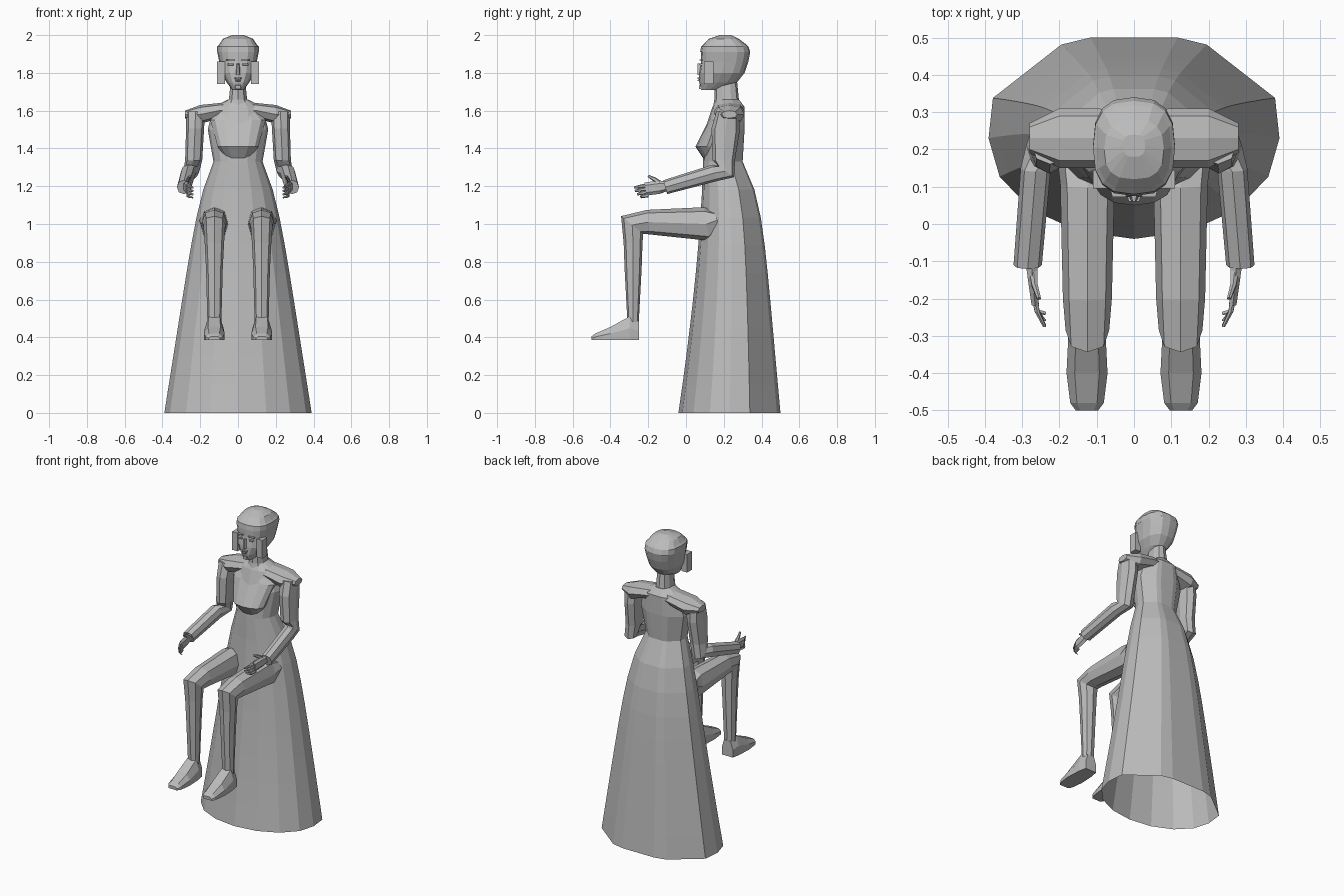
import bpy, bmesh
from math import cos, sin, pi, copysign
from mathutils import Vector

default = bpy.data.objects.get("Cube")
if default:
    bpy.data.objects.remove(default, do_unlink=True)

# One plain grey for the whole figure
shade = (.5, .5, .5, 1)
grey = bpy.data.materials.new("plain_grey")
grey.use_nodes = True
grey.diffuse_color = shade
grey.node_tree.nodes["Principled BSDF"].inputs["Base Color"].default_value = shade


def loft(name, rings, cap_start=True, cap_end=True):
    """Skin a list of point rings into one flat-shaded object."""
    bm = bmesh.new()
    loops = [[bm.verts.new(point) for point in ring] for ring in rings]
    for low, high in zip(loops, loops[1:]):
        for i in range(len(low)):
            bm.faces.new((low[i - 1], low[i], high[i], high[i - 1]))
    if cap_start:
        bm.faces.new(loops[0][::-1])
    if cap_end:
        bm.faces.new(loops[-1])
    bmesh.ops.recalc_face_normals(bm, faces=bm.faces)
    mesh = bpy.data.meshes.new(name)
    bm.to_mesh(mesh)
    bm.free()
    mesh.materials.append(grey)
    bpy.context.collection.objects.link(bpy.data.objects.new(name, mesh))


def outline(sides, power=.85):
    """Unit outline; a power below one makes it squarer."""
    def soften(value):
        return copysign(abs(value) ** power, value)
    angles = [2 * pi * i / sides for i in range(sides)]
    return [(soften(sin(angle)), soften(cos(angle))) for angle in angles]


def stack(name, shape, levels, **caps):
    """Levels are (z, half width, front y, back y)."""
    rings = []
    for z, width, front, back in levels:
        middle, depth = (front + back) / 2, (back - front) / 2
        rings.append([(u * width, middle + v * depth, z) for u, v in shape])
    loft(name, rings, **caps)


def limb(name, side, spread, widths, stations, sides=8):
    """Bent tube through (y, z, half depth) stations, each ring square to the path.
    Spread and widths give x and half width at the two ends."""
    path = [Vector((0, y, z)) for y, z, depth in stations]
    steps = [(b - a).normalized() for a, b in zip(path, path[1:])]
    rings = []
    for i, centre in enumerate(path):
        heading = (steps[max(i - 1, 0)] + steps[min(i, len(steps) - 1)]).normalized()
        across = Vector((0, heading.z, -heading.y)) * stations[i][-1]
        t = i / len(steps)
        x = spread[0] + (spread[1] - spread[0]) * t * t
        width = widths[0] + (widths[1] - widths[0]) * t
        rings.append([centre + Vector((side * (x + u * width), 0, 0)) + across * v
                      for u, v in outline(sides)])
    loft(name, rings)


def block(name, centre, size, taper=1):
    """Box whose front face is scaled by taper."""
    x, y, z = centre
    width, depth, height = (length / 2 for length in size)
    corners = [(-1, -1), (1, -1), (1, 1), (-1, 1)]
    loft(name, [[(x + u * width * scale, y + way * depth, z + v * height * scale)
                 for u, v in corners] for way, scale in ((1, 1), (-1, taper))])


# Gown: squared back panels, rounded front, hollow and open at the hem
half = [(0, 1), (.3, 1), (.5, .93), (.97, .4)]
half += [(cos(pi * i / 8), -sin(pi * i / 8)) for i in range(4)]
panels = half + [(0, -1)] + [(-u, v) for u, v in half[:0:-1]]
waist, rows = 1.33, 9
levels = []
for row in range(rows + 1):
    t = row / rows
    flare = t ** 8
    levels.append((waist * t, .39 - .21 * t - .05 * flare,
                   .09 - .13 * (1 - t) ** 1.5, .5 - .12 * t - .08 * flare))
stack("gown", panels, levels, cap_start=False, cap_end=False)

# Torso, continuing from the waist of the gown
stack("torso", panels, [levels[-1], (1.5, .16, .1, .31), (1.62, .13, .14, .31),
                        (1.66, .05, .16, .28)], cap_start=False)

# Bust, sloping up into the neckline
stack("bust", outline(14), [(1.35, .07, .09, .22), (1.41, .11, .05, .22),
                            (1.55, .15, .12, .24), (1.62, .08, .15, .24)])

# Shoulder yoke with pointed sleeve caps
yoke = [(-.28, 1.58, .04, .02), (-.2, 1.58, .08, .05), (-.1, 1.6, .08, .04), (0, 1.61, .07, .04)]
yoke += [(-x, *rest) for x, *rest in yoke[-2::-1]]
loft("shoulder_yoke", [[(x, .23 + u * depth, z + v * height) for u, v in outline(8)]
                       for x, z, depth, height in yoke])

# Neck
stack("neck", outline(10), [(1.6, .08, .14, .3), (1.66, .05, .15, .28), (1.76, .04, .15, .27)])

# Head, rounded square in plan
skull = outline(16, .75)
stack("head", skull, [
    (1.71, .03, .08, .17), (1.75, .06, .07, .27), (1.8, .09, .07, .31), (1.86, .1, .08, .33),
    (1.91, .11, .08, .34), (1.95, .1, .09, .32), (1.98, .08, .12, .28), (2, .03, .18, .24)])

# Hair band marking the hairline
stack("hair_band", skull, [(1.91, .11, .075, .34), (1.94, .11, .08, .33), (1.95, .1, .09, .32)])

# Facial features
loft("nose", [[(width, y, z) for width, y, z in (
    (-base, rear, 1.79), (base, rear, 1.79), (base / 2, rear, 1.85), (-base / 2, rear, 1.85))]
    for base, rear in ((.015, .08), (.007, .06))])
block("upper_lip", (0, .07, 1.772), (.04, .02, .01), .7)
block("lower_lip", (0, .07, 1.76), (.03, .02, .01), .7)
block("chin", (0, .08, 1.725), (.04, .02, .03), .6)

for side, word in ((1, "left"), (-1, "right")):
    block(f"{word}_eye", (side * .04, .08, 1.845), (.035, .015, .012), .7)
    block(f"{word}_brow", (side * .04, .08, 1.868), (.045, .015, .007), .8)

    # Square side lock beside the cheek
    block(f"{word}_side_lock", (side * .09, .12, 1.8), (.04, .05, .12))

    # Bent arm: upper arm, elbow, forearm
    limb(f"{word}_arm", side, (.225, .285), (.05, .038), [
        (.22, 1.59, .06), (.21, 1.5, .075), (.2, 1.34, .06),
        (.21, 1.28, .055), (.15, 1.27, .045), (-.11, 1.195, .038)])

    # Hand: flat palm, fingers and raised thumb
    limb(f"{word}_palm", side, (.275, .265), (.018, .011), [
        (-.1, 1.2, .025), (-.14, 1.195, .035), (-.215, 1.185, .035)], sides=6)
    for number in range(4):
        height = 1.205 - .018 * number
        reach = .275 - .004 * number ** 2
        limb(f"{word}_finger_{number + 1}", side, (.266, .24), (.009, .005), [
            (-.2, height, .01), (-.235, height - .005, .01),
            (-reach, height - .012, .006)], sides=6)
    limb(f"{word}_thumb", side, (.27, .255), (.012, .006), [
        (-.13, 1.21, .014), (-.165, 1.235, .012), (-.2, 1.255, .006)], sides=6)

    # Seated leg: thigh forward, knee, shin down
    limb(f"{word}_leg", side, (.125, .125), (.08, .037), [
        (.165, 1.02, .05), (.11, 1, .09), (-.2, 1.01, .065), (-.285, .995, .075),
        (-.28, .9, .05), (-.28, .76, .045), (-.28, .48, .03)])

    # Foot, tapering to the toe on a flat sole
    arch = [(-1, 0), (1, 0), (1, .5), (.6, 1), (-.6, 1), (-1, .5)]
    loft(f"{word}_foot", [
        [(side * (.126 + u * width), y, .385 + v * height) for u, v in arch]
        for y, width, height in ((-.25, .04, .1), (-.3, .05, .125), (-.4, .055, .07),
                                 (-.48, .045, .035), (-.5, .03, .02))])
